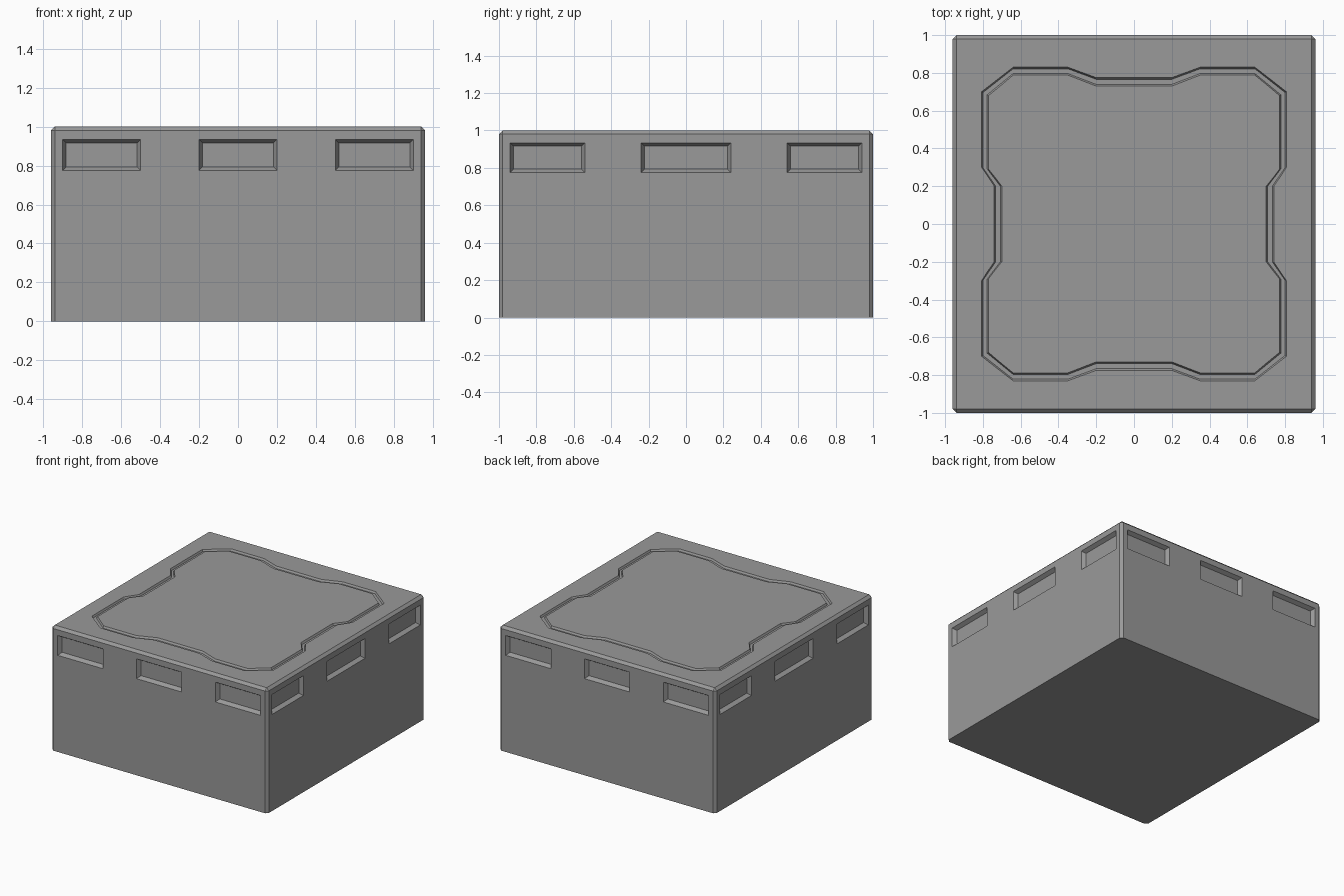
import bpy, bmesh
from math import pi
from mathutils import Matrix, Vector

if "Cube" in bpy.data.objects:
    bpy.data.objects.remove(bpy.data.objects["Cube"])

HX, HY, H = 0.96, 1.0, 1.0        # half sizes and height
CHAMFER = 0.02
SLOT_DEPTH, SLOT_RIM = 0.03, 0.018
GROOVE_DEPTH = 0.015


def make_object(name, bm):
    bmesh.ops.recalc_face_normals(bm, faces=bm.faces)
    mesh = bpy.data.meshes.new(name)
    bm.to_mesh(mesh)
    bm.free()
    obj = bpy.data.objects.new(name, mesh)
    bpy.context.collection.objects.link(obj)
    return obj


def bridge(bm, a, b):
    n = len(a)
    for i in range(n):
        j = (i + 1) % n
        bm.faces.new((a[i], a[j], b[j], b[i]))


# Dark grey finish
dark = bpy.data.materials.new("dark_grey")
dark.diffuse_color = (0.32, 0.32, 0.32, 1)
dark.use_nodes = True
dark.node_tree.nodes["Principled BSDF"].inputs["Base Color"].default_value = dark.diffuse_color

# Block: every edge chamfered except around the flat bottom
bm = bmesh.new()
bmesh.ops.create_cube(bm, size=1, matrix=Matrix.Translation((0, 0, H / 2))
                      @ Matrix.Diagonal((2 * HX, 2 * HY, H, 1)))
edges = [e for e in bm.edges if max(v.co.z for v in e.verts) > 0.5]
bmesh.ops.bevel(bm, geom=edges, offset=CHAMFER, segments=1, affect='EDGES')
block = make_object("block", bm)
block.data.materials.append(dark)

cut = bmesh.new()


# Side slots: sloping-walled recesses, wider outside than inside
def slot(u, half_w, wall, angle, z0=0.775, z1=0.934):
    turn = Matrix.Rotation(angle, 3, 'Z')
    loops = []
    for out, grow in ((SLOT_DEPTH, SLOT_RIM), (-SLOT_DEPTH, -SLOT_RIM)):
        w, lo, hi = half_w + grow, z0 - grow, z1 + grow
        pts = [(u - w, lo), (u + w, lo), (u + w, hi), (u - w, hi)]
        loops.append([cut.verts.new(turn @ Vector((x, -wall - out, z)))
                      for x, z in pts])
    bridge(cut, *loops)
    for loop in loops:
        cut.faces.new(loop)


for flip in (0, pi):
    for u in (-0.70, 0, 0.70):
        slot(u, 0.20, HY, flip)
    for u, w in ((-0.74, 0.20), (0, 0.24), (0.74, 0.20)):
        slot(u, w, HX, flip + pi / 2)

# Top groove: mirrored quarter outlines, trapezoid cross-section
OUTER = [(0.74, 0.20), (0.807, 0.30), (0.807, 0.70),
         (0.64, 0.83), (0.35, 0.83), (0.20, 0.775)]
INNER = [(0.70, 0.20), (0.77, 0.29), (0.77, 0.68),
         (0.64, 0.788), (0.35, 0.788), (0.20, 0.73)]


def full_outline(q):
    r = q[::-1]
    return (q + [(-x, y) for x, y in r] + [(-x, -y) for x, y in q]
            + [(x, -y) for x, y in r])


rings = []
for t, z in ((-0.2, H + GROOVE_DEPTH), (0.2, H - GROOVE_DEPTH),
             (0.8, H - GROOVE_DEPTH), (1.2, H + GROOVE_DEPTH)):
    rings.append([cut.verts.new((a[0] + t * (b[0] - a[0]), a[1] + t * (b[1] - a[1]), z))
                  for a, b in zip(full_outline(OUTER), full_outline(INNER))])
for i in range(4):
    bridge(cut, rings[i], rings[(i + 1) % 4])
cutter = make_object("recess_cutter", cut)
cutter.data.materials.append(dark)
cutter.hide_render = True

# Carve the recesses, then remove the cutter
mod = block.modifiers.new("recesses", 'BOOLEAN')
mod.operation = 'DIFFERENCE'
mod.solver = 'EXACT'
mod.object = cutter
bpy.context.view_layer.objects.active = block
bpy.ops.object.modifier_apply(modifier=mod.name)
bpy.data.objects.remove(cutter)
